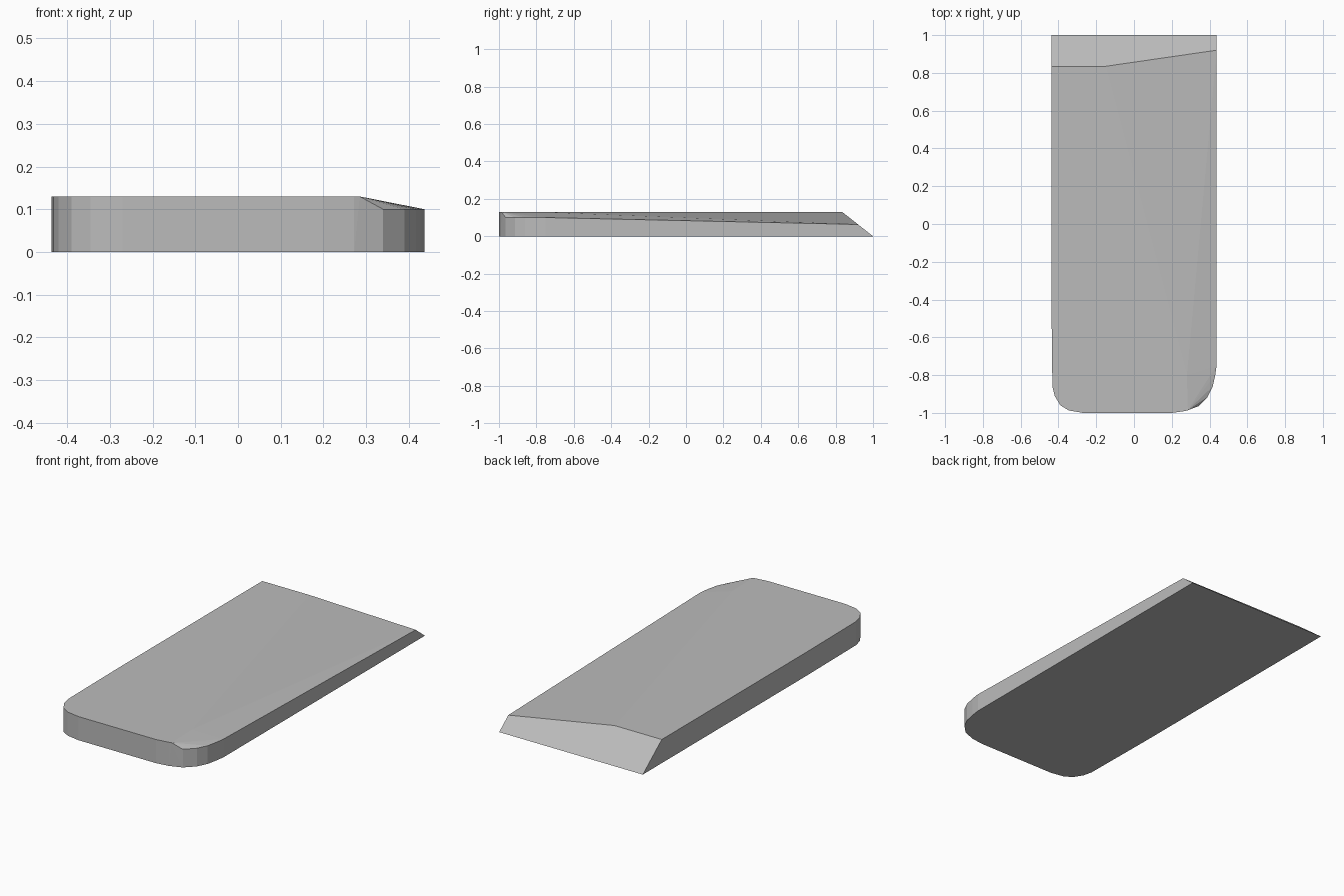
import bpy, bmesh, math

if "Cube" in bpy.data.objects:
    bpy.data.objects.remove(bpy.data.objects["Cube"])

grey = bpy.data.materials.new("plain grey")
grey.diffuse_color = (0.5, 0.5, 0.5, 1)
grey.use_nodes = True
grey.node_tree.nodes["Principled BSDF"].inputs["Base Color"].default_value = grey.diffuse_color

H = 0.13    # full thickness
RIM = 0.10  # lowered rim at the worn front right corner

# Footprint: rounded left corner and front edge, then rounded right corner
left = [(-0.437, 1.0), (-0.437, -0.42), (-0.432, -0.86), (-0.42, -0.91),
        (-0.39, -0.96), (-0.345, -0.987), (-0.27, -1.0), (0.2, -1.0), (0.272, -0.99)]
right = [(0.34, -0.965), (0.39, -0.915), (0.417, -0.86), (0.43, -0.80), (0.437, -0.75)]

points = [(x, y, 0) for x, y in left + right + [(0.437, 1.0)]]

# Flat top, cut back at the rear bevel
points += [(x, y, H) for x, y in left[1:]]
points += [(-0.437, 0.835, H), (-0.15, 0.835, H), (0.28, -0.80, H), (0.285, -0.986, H)]

# Right edge slopes down toward the rear bevel
points += [(x, y, RIM) for x, y in right]
points += [(0.437, 0.92, H * 0.08 / 0.165)]

# The block is convex, so its faces follow from the corner points
bm = bmesh.new()
for p in points:
    bm.verts.new(p)
bmesh.ops.convex_hull(bm, input=bm.verts[:])
bmesh.ops.dissolve_limit(bm, angle_limit=math.radians(0.2),
                         verts=bm.verts[:], edges=bm.edges[:])
bmesh.ops.recalc_face_normals(bm, faces=bm.faces[:])
mesh = bpy.data.meshes.new("bevelled_slab")
bm.to_mesh(mesh)
bm.free()
mesh.materials.append(grey)
bpy.context.collection.objects.link(bpy.data.objects.new("bevelled_slab", mesh))
